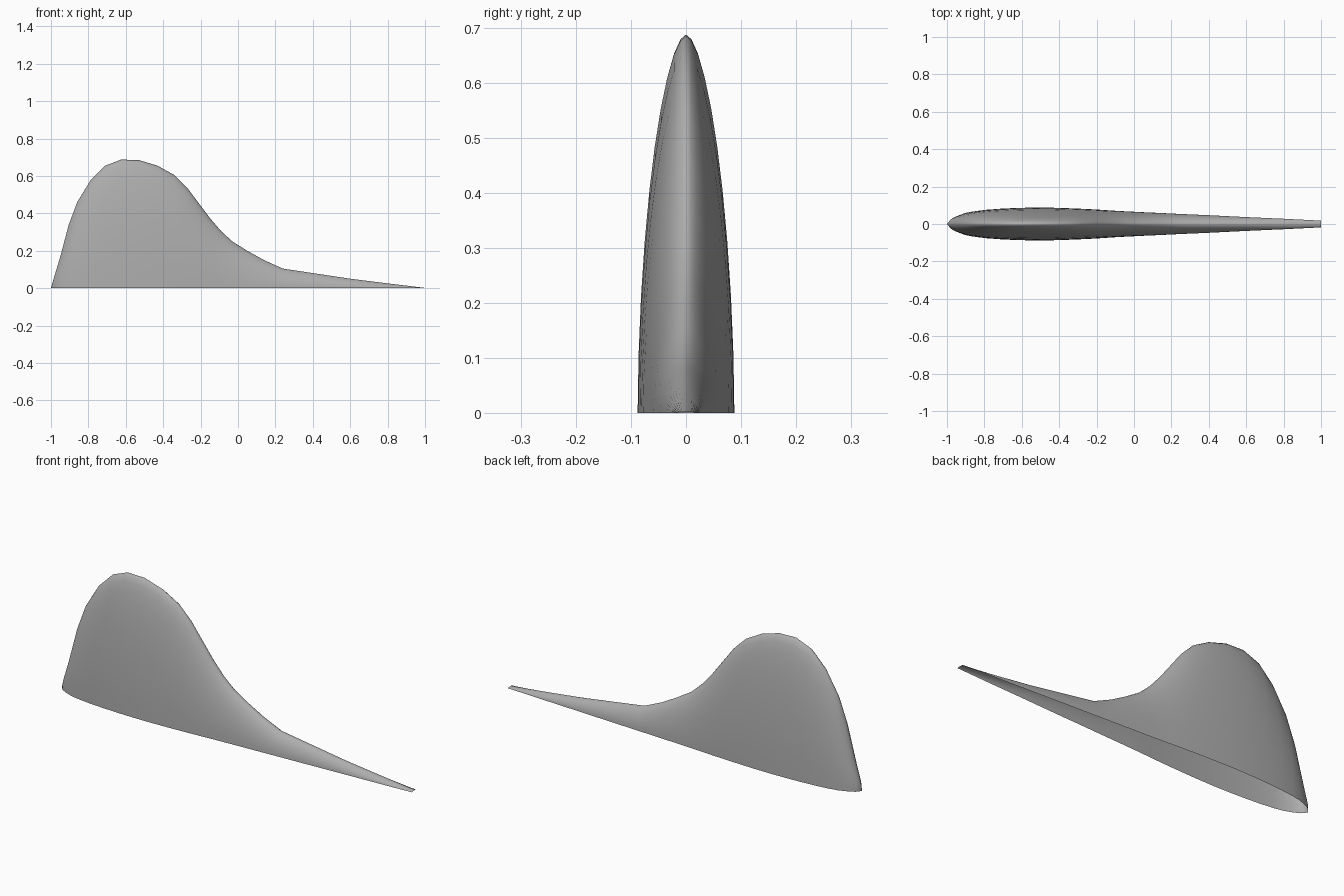
import bpy, bmesh, math

cube = bpy.data.objects.get("Cube")
if cube:
    bpy.data.objects.remove(cube, do_unlink=True)

# Single flat grey
grey = bpy.data.materials.new("fin grey")
grey.use_nodes = True
colour = (0.42, 0.42, 0.42, 1)
grey.diffuse_color = colour
grey.node_tree.nodes["Principled BSDF"].inputs["Base Color"].default_value = colour

# Stations along the fin: x, ridge height, half width at the base
STATIONS = [
    (-1, 0, 0), (-.98, .07, .025), (-.95, .17, .041), (-.905, .34, .058),
    (-.86, .46, .067), (-.79, .575, .076), (-.71, .655, .082),
    (-.625, .688, .086), (-.53, .685, .088), (-.43, .655, .087),
    (-.34, .605, .084), (-.27, .535, .081), (-.21, .455, .078),
    (-.15, .375, .074), (-.09, .305, .07), (-.03, .25, .067),
    (.05, .2, .063), (.14, .15, .059), (.24, .105, .054),
    (.4, .081, .047), (.6, .051, .037), (.8, .026, .028), (1, .002, .018),
]
HALF_STEPS = 10


def section(x, height, half_width):
    """Arch from the front base edge over the ridge to the back base edge."""
    points = []
    for j in range(-HALF_STEPS, HALF_STEPS + 1):
        t = math.cos(math.pi / 2 * j / HALF_STEPS)
        t = min(max(t, 0), 1)
        w = half_width * (1 - t ** 1.8) ** 0.57
        points.append((x, math.copysign(w, j), height * t))
    return points


# Open-bottomed fin shell lofted through the stations
bm = bmesh.new()
rings = [[bm.verts.new(p) for p in section(*s)] for s in STATIONS]
for a, b in zip(rings, rings[1:]):
    for j in range(len(a) - 1):
        bm.faces.new((a[j], b[j], b[j + 1], a[j + 1]))
bmesh.ops.remove_doubles(bm, verts=bm.verts, dist=0.0001)
for face in bm.faces:
    face.smooth = True

mesh = bpy.data.meshes.new("fin")
bm.to_mesh(mesh)
bm.free()
mesh.materials.append(grey)
fin = bpy.data.objects.new("fin", mesh)
bpy.context.collection.objects.link(fin)
